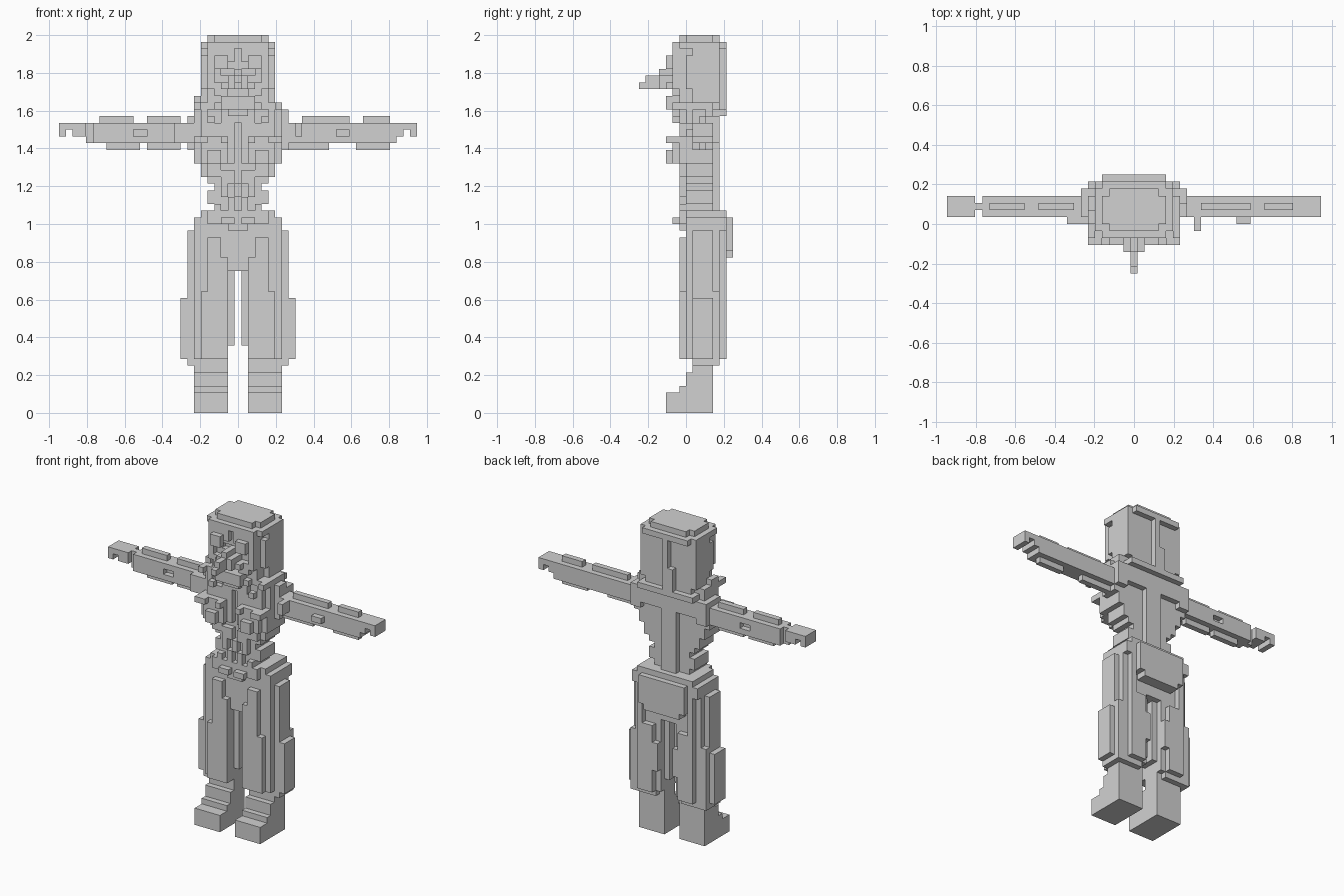
import bpy, bmesh

U = 2 / 56  # one block edge

grey = bpy.data.materials.new("plain_grey")
grey.diffuse_color = (0.64, 0.64, 0.64, 1)


def part(name, boxes, mirror=False):
    """One object from boxes (x0, x1, y0, y1, z0, z1) in block units."""
    bm = bmesh.new()
    boxes = list(boxes)
    if mirror:
        boxes += [(-b[1], -b[0]) + tuple(b[2:]) for b in boxes]
    for x0, x1, y0, y1, z0, z1 in boxes:
        for p in bmesh.ops.create_cube(bm, size=1)["verts"]:
            p.co.x = U * (x1 if p.co.x > 0 else x0)
            p.co.y = U * (y1 if p.co.y > 0 else y0)
            p.co.z = U * (z1 if p.co.z > 0 else z0)
    me = bpy.data.meshes.new(name)
    bm.to_mesh(me)
    bm.free()
    me.materials.append(grey)
    ob = bpy.data.objects.new(name, me)
    bpy.context.collection.objects.link(ob)
    return ob


# Boots with stepped insteps
part("boots", [
    (1.5, 6.5, -3, 4, 0, 3),
    (1.5, 6.5, -1, 4, 3, 4),
    (1.5, 6.5, 0, 4, 4, 6),
    (1.5, 6.5, 1, 4, 6, 8),
], True)

# Trouser legs: core, front and back folds, side flares
part("trouser_legs", [
    (1.5, 6.5, 0, 5, 8, 27),
    (2.5, 6.5, 1, 5, 7, 8),
    (0.5, 1.5, 1, 4, 10, 22),
], True)
part("front_folds", [
    (2.5, 4.5, -1, 0, 8, 26),
    (1.5, 2.5, -1, 0, 8, 23),
    (4.5, 5.5, -1, 0, 8, 18),
], True)
part("back_folds", [
    (2.5, 5.5, 5, 6, 8, 20),
    (4.5, 5.5, 5, 6, 20, 27),
    (1.5, 2.5, 5, 6, 12, 17),
], True)
part("side_flares", [
    (6.5, 7.5, 1, 5, 7, 18),
    (6.5, 7.5, 1, 4, 18, 27),
    (7.5, 8.5, 1, 4, 8, 17),
], True)

# Hips, belt and rear pouch
part("hips", [
    (-1.5, 1.5, 0, 5, 21, 27),
    (-5.5, 5.5, 0, 5, 26, 28),
])
part("belt", [
    (-6.5, 6.5, 0, 6, 27, 29),
    (-5.5, 5.5, 0, 6, 29, 30),
    (-4.5, 4.5, -1, 0, 28, 30),
    (-1.5, 1.5, -1, 0, 27, 28),
    (-2.5, -0.5, -2, -1, 28, 29),
    (0.5, 2.5, -2, -1, 28, 29),
])
part("rear_pouch", [
    (-4.5, 4.5, 5, 7, 24, 29),
    (-3.5, 3.5, 5, 7, 23, 24),
])

# Waist with knobbly abdominal muscles
part("waist", [
    (-3.5, 3.5, 0, 4, 30, 35),
    (-4.5, 4.5, 1, 4, 31, 33),
])
part("abdominals", [
    (0.5, 1.5, -1, 0, 30, 32),
    (1.5, 2.5, -1, 0, 32, 34),
    (0.5, 2.5, -1, 0, 34, 36),
    (3.5, 4.5, 0, 2, 31, 33),
    (2.5, 3.5, -1, 0, 30, 31),
], True)
part("navel", [(-0.5, 0.5, -1, 0, 32, 34)])

# Ribcage widening upward, with chest muscles and spine
part("ribcage", [
    (-4.5, 4.5, 0, 4, 34, 35),
    (-5.5, 5.5, 0, 4, 35, 37),
    (-6.5, 6.5, 0, 4, 37, 39),
    (-7.5, 7.5, 1, 4, 39, 40),
    (-6.5, 6.5, 0, 4, 39, 44),
])
part("chest_muscles", [
    (0.5, 5.5, -1, 0, 37, 43),
    (1.5, 5.5, -2, -1, 37, 41),
    (2.5, 4.5, -3, -2, 37, 39),
    (4.5, 6.5, -3, 0, 40, 41),
    (1.5, 2.5, -3, -2, 40, 41),
    (2.5, 4.5, -1, 0, 35, 37),
    (5.5, 6.5, -1, 0, 37, 40),
], True)
part("spine", [
    (-1.5, 1.5, 4, 5, 30, 44),
    (-5.5, 5.5, 4, 5, 41, 44),
])

# Shoulders, collar and neck
part("shoulders", [
    (5.5, 7.5, 1, 5, 40, 44),
    (5.5, 6.5, 0, 4, 44, 46),
    (4.5, 5.5, -1, 4, 43, 46),
    (5.5, 6.5, -2, 0, 45, 46),
    (3.5, 4.5, -2, -1, 43, 44),
], True)
part("shoulder_knobs", [
    (6.5, 7.5, 1, 3, 43, 45),
    (-6.5, -5.5, 0, 2, 46, 47),
])
part("neck", [
    (-4.5, 4.5, 0, 5, 43, 46),
    (-2.5, 2.5, -1, 0, 43, 45),
])

# Head with flat cap and brim
part("head", [(-4.5, 4.5, 0, 5, 45, 55)])
part("cap", [
    (-4.5, 4.5, 0, 4, 55, 56),
    (-3.5, 3.5, -1, 5, 55, 56),
])
part("brim", [
    (-5.5, 5.5, -1, 5, 54, 55),
    (-4.5, 4.5, -2, 6, 54, 55),
])
part("side_hair", [
    (4.5, 5.5, 1, 5, 46, 54),
    (4.5, 5.5, 0, 1, 48, 53),
    (2.5, 4.5, -1, 0, 45, 54),
    (3.5, 4.5, -2, -1, 48, 54),
], True)
part("back_hair", [
    (-0.5, 0.5, 5, 6, 45, 54),
    (-1.5, -0.5, 5, 6, 45, 49),
    (-5.5, 5.5, 3, 6, 44, 45),
])

# Face: brow, nose, cheeks, mouth and chin
part("brow", [
    (0, 3.5, -1, 0, 51, 54),
    (0.5, 3.5, -2, -1, 52, 54),
    (1.5, 3.5, -3, -2, 51, 53),
    (1.5, 2.5, -1, 0, 49, 50),
], True)
part("nose", [
    (-0.5, 0.5, -7, -1, 48, 49),
    (-0.5, 0.5, -6, -1, 49, 50),
    (-1.5, 1.5, -4, 0, 48, 50),
    (-0.5, 0.5, -4, 0, 50, 51),
])
part("cheeks", [
    (1.5, 3.5, -2, 0, 47, 49),
    (1.5, 2.5, -3, -2, 48, 49),
], True)
part("mouth", [
    (-2.5, 2.5, -3, 0, 45, 47),
    (-3.5, 3.5, -2, 0, 45, 46),
    (-1.5, 1.5, -2, 0, 44, 45),
])

# Plain arm on the +x side
part("arm_plain", [
    (6.5, 23.5, 1, 4, 40, 43),
    (23.5, 24.5, 1, 4, 41, 43),
    (24.5, 25.5, 1, 4, 42, 43),
    (25.5, 26.5, 1, 4, 41, 43),
    (9.5, 16.5, 2, 3, 43, 44),
    (18.5, 22.5, 2, 3, 43, 44),
    (6.5, 13.5, 2, 3, 39, 40),
    (17.5, 22.5, 2, 3, 39, 40),
    (14.5, 16.5, 0, 1, 41, 42),
    (8.5, 9.5, -1, 1, 41, 43),
])

# Arm on the -x side with a recess in the forearm front and back
part("arm_recessed", [
    (-13.5, -6.5, 1, 4, 40, 43),
    (-15.5, -13.5, 1, 4, 42, 43),
    (-15.5, -13.5, 1, 4, 40, 41),
    (-15.5, -13.5, 2, 3, 41, 42),
    (-21.5, -15.5, 1, 4, 40, 43),
    (-22.5, -21.5, 2, 3, 40, 43),
    (-24.5, -22.5, 1, 4, 41, 43),
    (-25.5, -24.5, 1, 4, 42, 43),
    (-26.5, -25.5, 1, 4, 41, 43),
    (-20.5, -15.5, 2, 3, 43, 44),
    (-13.5, -8.5, 2, 3, 43, 44),
    (-19.5, -14.5, 2, 3, 39, 40),
    (-13.5, -8.5, 2, 3, 39, 40),
    (-9.5, -6.5, 0, 1, 40, 43),
])
